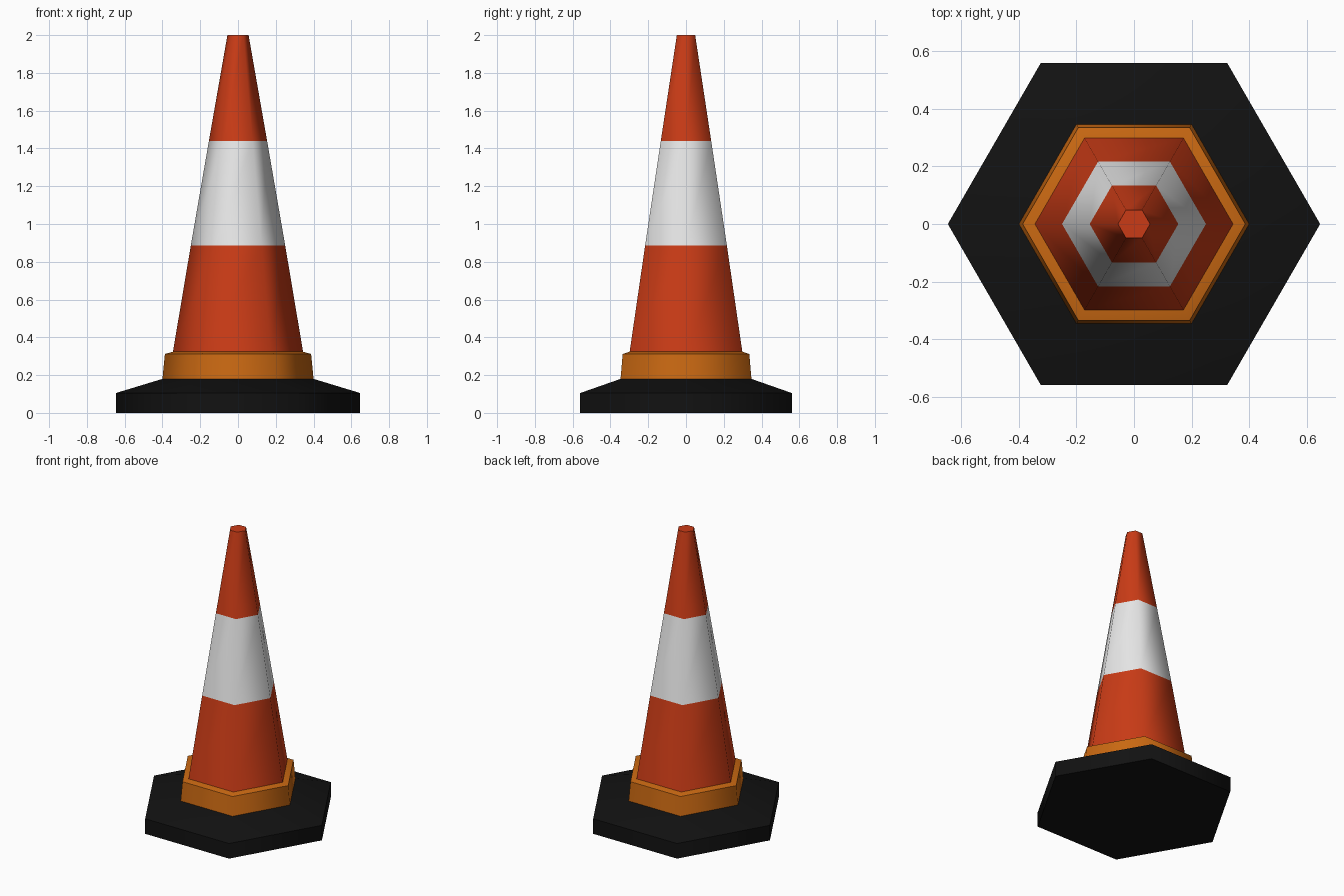
import bpy
import bmesh
import math

cube = bpy.data.objects.get("Cube")
if cube:
    bpy.data.objects.remove(cube, do_unlink=True)

SIDES = 6


def make_material(name, color):
    mat = bpy.data.materials.new(name)
    mat.use_nodes = True
    mat.diffuse_color = (*color, 1)
    bsdf = mat.node_tree.nodes["Principled BSDF"]
    bsdf.inputs["Base Color"].default_value = (*color, 1)
    bsdf.inputs["Roughness"].default_value = 0.8
    return mat


black = make_material("black rubber", (0.006, 0.006, 0.006))
amber = make_material("amber", (0.59, 0.14, 0.006))
orange = make_material("orange red", (0.59, 0.044, 0.008))
white = make_material("white", (0.8, 0.8, 0.8))


def hex_stack(name, profile, materials):
    """Closed six-sided solid from (radius, height) rings, one material per band."""
    bm = bmesh.new()
    rings = []
    for radius, height in profile:
        angles = [math.tau * i / SIDES for i in range(SIDES)]
        rings.append([bm.verts.new((radius * math.cos(a), radius * math.sin(a), height))
                      for a in angles])
    for band, (low, high) in enumerate(zip(rings, rings[1:])):
        for i in range(SIDES):
            j = (i + 1) % SIDES
            face = bm.faces.new((low[i], low[j], high[j], high[i]))
            face.material_index = band % len(materials)
    bm.faces.new(rings[0][::-1])
    bm.faces.new(rings[-1])
    mesh = bpy.data.meshes.new(name)
    bm.to_mesh(mesh)
    bm.free()
    for mat in materials:
        mesh.materials.append(mat)
    obj = bpy.data.objects.new(name, mesh)
    bpy.context.collection.objects.link(obj)

    # Soft shading around the sides, crisp rims
    bpy.ops.object.select_all(action="DESELECT")
    obj.select_set(True)
    bpy.context.view_layer.objects.active = obj
    bpy.ops.object.shade_smooth_by_angle(angle=math.radians(61))
    return obj


# Heavy foot with a sloped upper face
hex_stack("base", [(0.647, 0), (0.647, 0.105), (0.40, 0.18)], [black])

# Collar with a bevelled top
hex_stack("collar", [(0.40, 0.18), (0.387, 0.312), (0.34, 0.325)], [amber])

# Tapered body: orange, white, orange bands
hex_stack("cone_body", [(0.345, 0.32), (0.25, 0.885), (0.154, 1.44), (0.056, 2.0)],
          [orange, white, orange])
